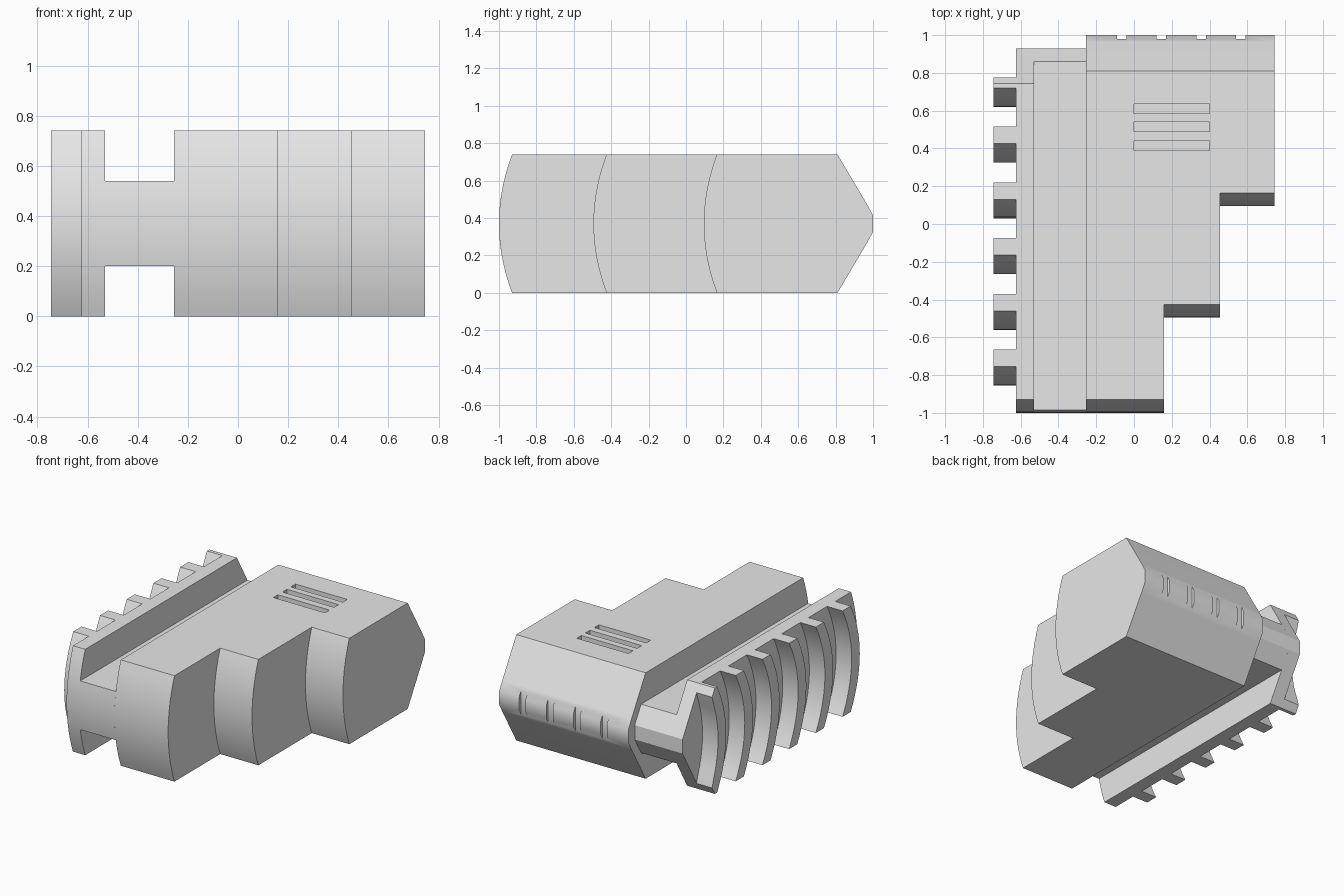
import bpy, bmesh, math

if "Cube" in bpy.data.objects:
    bpy.data.objects.remove(bpy.data.objects["Cube"], do_unlink=True)

H = 0.74
MID = H / 2

grey = bpy.data.materials.new("plain grey")
grey.use_nodes = True
grey.diffuse_color = (0.8, 0.8, 0.8, 1)
grey.node_tree.nodes["Principled BSDF"].inputs["Base Color"].default_value = (0.8, 0.8, 0.8, 1)


def arc(edge_y, bulge, z0=0.0, z1=H, steps=14):
    """Bowed (y, z) line from z0 up to z1, bulging towards the front."""
    zs = [z0 + (z1 - z0) * i / steps for i in range(steps + 1)]
    return [(edge_y - bulge * (1 - ((z - MID) / MID) ** 2), z) for z in zs]


def prism(name, profile, x0, x1):
    """Extrude a (y, z) outline from x0 to x1."""
    bm = bmesh.new()
    face = bm.faces.new([bm.verts.new((x0, y, z)) for y, z in profile])
    new = bmesh.ops.extrude_face_region(bm, geom=[face])["geom"]
    verts = [g for g in new if isinstance(g, bmesh.types.BMVert)]
    bmesh.ops.translate(bm, verts=verts, vec=(x1 - x0, 0, 0))
    bmesh.ops.recalc_face_normals(bm, faces=bm.faces)
    mesh = bpy.data.meshes.new(name)
    bm.to_mesh(mesh)
    bm.free()
    mesh.materials.append(grey)
    obj = bpy.data.objects.new(name, mesh)
    bpy.context.collection.objects.link(obj)
    return obj


def activate(obj):
    bpy.ops.object.select_all(action='DESELECT')
    obj.select_set(True)
    bpy.context.view_layer.objects.active = obj


def cut(obj, cutter):
    cutter.hide_render = True
    mod = obj.modifiers.new("cut", 'BOOLEAN')
    mod.operation = 'DIFFERENCE'
    mod.solver = 'EXACT'
    mod.object = cutter
    activate(obj)
    bpy.ops.object.modifier_apply(modifier=mod.name)
    bpy.data.objects.remove(cutter, do_unlink=True)


def box_outline(y0, y1, z0, z1):
    return [(y0, z0), (y0, z1), (y1, z1), (y1, z0)]


def smooth(obj, degrees):
    activate(obj)
    bpy.ops.object.shade_smooth_by_angle(angle=math.radians(degrees))


def mirrored(points):
    """Add the lower half of an outline given from the top down."""
    return points + [(y, H - z) for y, z in reversed(points)]


# Main body with bowed front and pointed back
back = mirrored([(0.81, H), (0.965, 0.478), (1.0, 0.415)])
body = prism("main_body", arc(-0.93, 0.07) + back, -0.255, 0.745)

# Two bowed steps on the left side
for x, y in ((0.16, -0.425), (0.455, 0.165)):
    outline = arc(y, 0.07, -0.06, H + 0.06) + [(-1.5, H + 0.06), (-1.5, -0.06)]
    cut(body, prism("step_cutter", outline, x, 0.9))

# Vent slots in the top
for y in (0.415, 0.515, 0.61):
    cut(body, prism("slot_cutter", box_outline(y - 0.025, y + 0.025, H - 0.03, H + 0.1), 0, 0.4))

# Notches across the back ridge
for i in range(4):
    x = -0.09 + 0.21 * i
    cut(body, prism("notch_cutter", box_outline(0.98, 1.1, 0.1, 0.64), x, x + 0.05))
smooth(body, 35)

# Narrow web joining the body to the rail
web_back = mirrored([(0.86, 0.54), (0.93, 0.42)])
smooth(prism("rail_web", arc(-0.93, 0.07, 0.2, 0.54) + web_back, -0.53, -0.255), 25)

# Tall rail plate
rail_back = mirrored([(0.745, H), (0.93, 0.42)])
smooth(prism("rail_plate", arc(-0.93, 0.07) + rail_back, -0.625, -0.53), 25)

# Curved grip ribs on the outside of the rail
for i in range(6):
    front = -0.755 + 0.295 * i
    rear = list(reversed(arc(front + 0.09, 0.1)))
    if i == 5:
        # The last rib follows the slope of the rail end
        rear = [(min(y, 0.745 + 0.58 * min(z, H - z)), z) for y, z in rear]
    smooth(prism(f"grip_rib_{i + 1}", arc(front, 0.1) + rear, -0.745, -0.625), 25)
